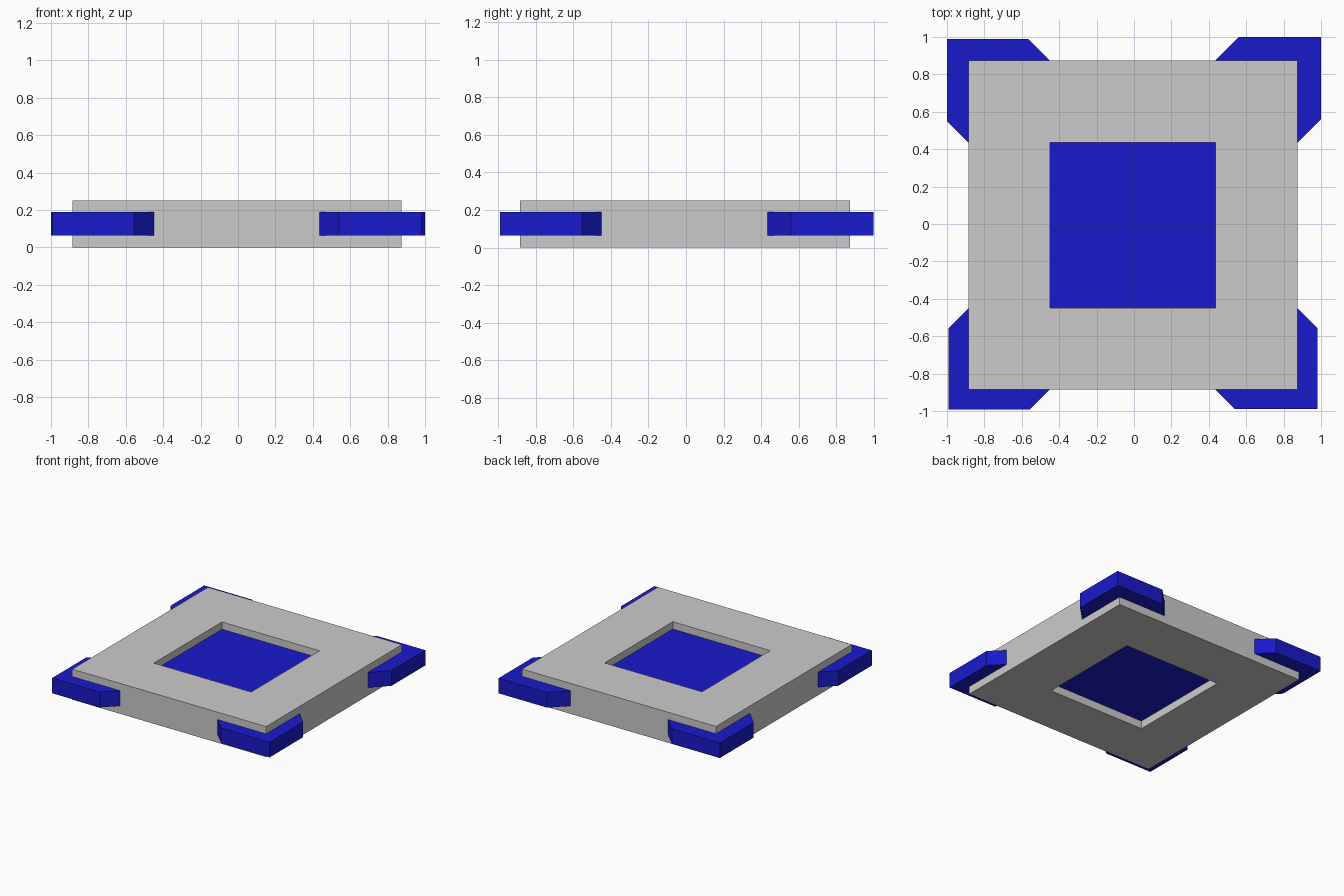
import bpy, bmesh

if "Cube" in bpy.data.objects:
    bpy.data.objects.remove(bpy.data.objects["Cube"])

LO, HI = -0.885, 0.875        # frame outer edges (x and y)
HOLE_LO, HOLE_HI = -0.45, 0.435
Z0, Z1 = 0.065, 0.19          # height range of the blue parts

blue = bpy.data.materials.new("blue")
blue.diffuse_color = (0.01, 0.01, 0.6, 1)
blue.use_nodes = True
blue.node_tree.nodes["Principled BSDF"].inputs["Base Color"].default_value = blue.diffuse_color


def add_object(name, bm, mat=None):
    bmesh.ops.recalc_face_normals(bm, faces=bm.faces)
    mesh = bpy.data.meshes.new(name)
    bm.to_mesh(mesh)
    bm.free()
    if mat:
        mesh.materials.append(mat)
    obj = bpy.data.objects.new(name, mesh)
    bpy.context.collection.objects.link(obj)
    return obj


def prism(name, outline, z0, z1, mat=None):
    """Extrude a flat outline from z0 up to z1."""
    bm = bmesh.new()
    face = bm.faces.new([bm.verts.new((x, y, z0)) for x, y in outline])
    top = bmesh.ops.extrude_face_region(bm, geom=[face])["geom"]
    # keep the bottom face so the solid is closed
    if not face.is_valid:
        bm.faces.new([v for v in bm.verts if v not in top])
    verts = [g for g in top if isinstance(g, bmesh.types.BMVert)]
    bmesh.ops.translate(bm, verts=verts, vec=(0, 0, z1 - z0))
    return add_object(name, bm, mat)


def square(lo, hi):
    return [(lo, lo), (hi, lo), (hi, hi), (lo, hi)]


# Square frame: four walls around an open middle
bm = bmesh.new()
rings = [[bm.verts.new((x, y, z)) for x, y in square(lo, hi)]
         for lo, hi, z in ((LO, HI, 0), (LO, HI, 0.25),
                           (HOLE_LO, HOLE_HI, 0.25), (HOLE_LO, HOLE_HI, 0))]
for r in range(4):
    a, b = rings[r], rings[(r + 1) % 4]
    for i in range(4):
        j = (i + 1) % 4
        bm.faces.new((a[i], a[j], b[j], b[i]))
add_object("frame", bm)

# Recessed centre panel
prism("centre_panel", square(HOLE_LO, HOLE_HI), Z0, Z1, blue)

# L-shaped corner guards with 45 degree ends, each of its own thickness
for name, sx, sy, t in (("front_left", -1, -1, 0.107), ("front_right", 1, -1, 0.105),
                        ("back_left", -1, 1, 0.115), ("back_right", 1, 1, 0.125)):
    cx, hx = (HI, HOLE_HI) if sx > 0 else (LO, HOLE_LO)
    cy, hy = (HI, HOLE_HI) if sy > 0 else (LO, HOLE_LO)
    ox, oy = cx + sx * t, cy + sy * t
    prism(name + "_corner_guard",
          [(cx, cy), (hx, cy), (hx + sx * t, oy), (ox, oy), (ox, hy + sy * t), (cx, hy)],
          Z0, Z1, blue)
